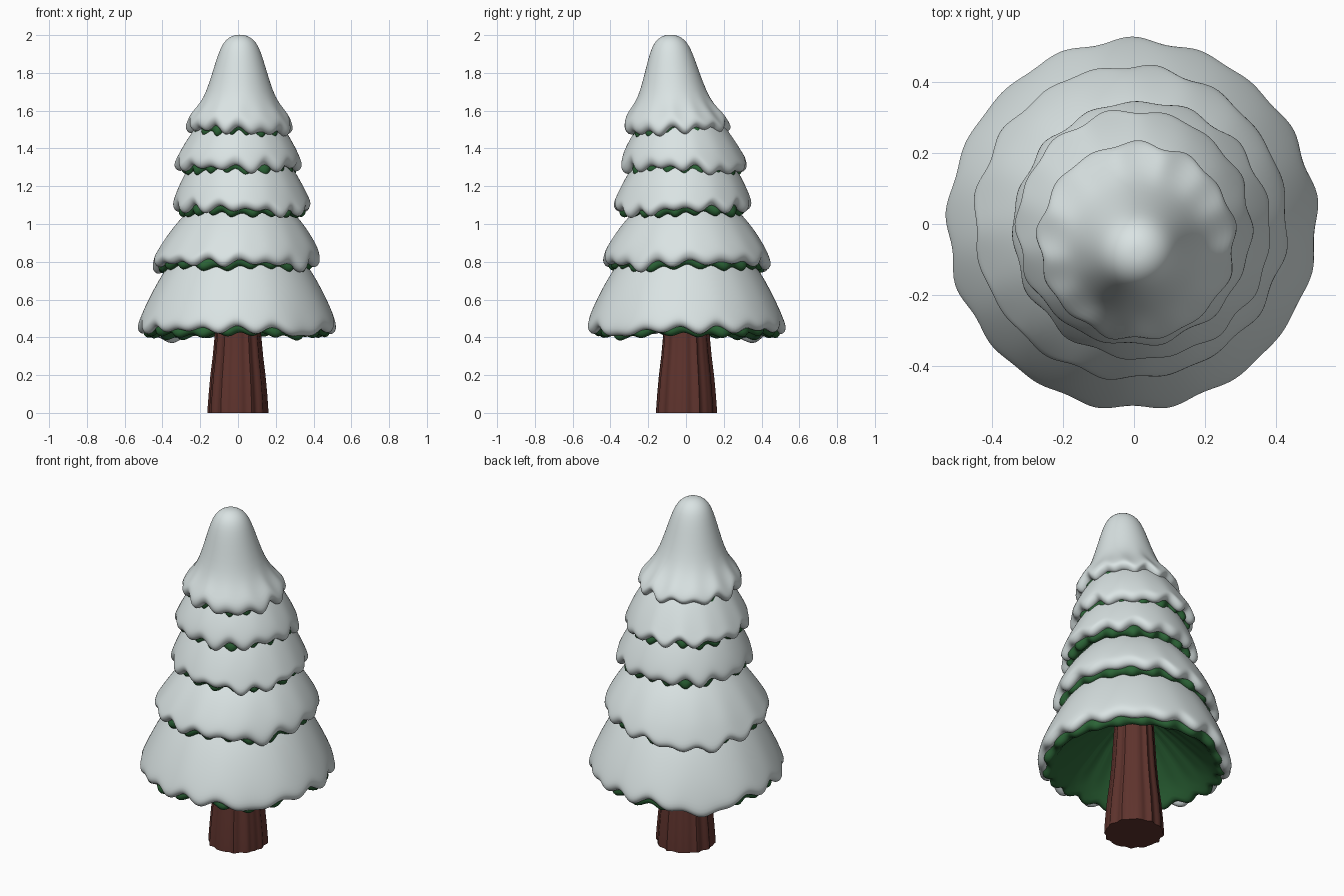
import bpy
import math
from math import sin, cos, pi, radians

if "Cube" in bpy.data.objects:
    bpy.data.objects.remove(bpy.data.objects["Cube"])


def material(name, rgb):
    m = bpy.data.materials.new(name)
    m.diffuse_color = (*rgb, 1)
    m.use_nodes = True
    m.node_tree.nodes["Principled BSDF"].inputs["Base Color"].default_value = m.diffuse_color
    return m


SNOW = material("snow white", (0.70, 0.77, 0.77))
GREEN = material("needle green", (0.025, 0.13, 0.038))
BARK = material("bark brown", (0.112, 0.033, 0.026))


def lathe(name, mat, rings, cap_first=True, cap_last=True, subsurf=1):
    """Skin a stack of rings (each a list of n points) into one mesh."""
    n = len(rings[0])
    verts = [p for ring in rings for p in ring]
    faces = []
    for i in range(len(rings) - 1):
        for j in range(n):
            k = (j + 1) % n
            # rings run from the top down, so this order faces outward
            faces.append((i * n + j, (i + 1) * n + j, (i + 1) * n + k, i * n + k))
    if cap_first:
        faces.append(tuple(range(n)))
    if cap_last:
        base = (len(rings) - 1) * n
        faces.append(tuple(base + j for j in reversed(range(n))))
    me = bpy.data.meshes.new(name)
    me.from_pydata(verts, [], faces)
    me.materials.append(mat)
    for p in me.polygons:
        p.use_smooth = True
    ob = bpy.data.objects.new(name, me)
    bpy.context.collection.objects.link(ob)
    if subsurf:
        mod = ob.modifiers.new("smooth", 'SUBSURF')
        mod.levels = mod.render_levels = subsurf
    return ob


def droop(a, drops):
    """Total sag at angle a from (degrees, depth, width in degrees) bumps."""
    total = 0
    for deg, depth, width in drops:
        d = (a - radians(deg) + pi) % (2 * pi) - pi
        total += depth * math.exp(-(d / radians(width)) ** 2)
    return total


def wave(a, lobes, seed):
    warp = 0.5 * sin(2 * a + seed)
    return 0.6 * cos(lobes * a + seed + warp) + 0.4 * cos((lobes - 4) * a + 2.3 * seed)


def lumps(a, count, seed):
    return cos(count * a + seed + 0.8 * sin(3 * a + seed)) + 0.4 * cos(5 * a + seed)


N = 96
ANGLES = [2 * pi * j / N for j in range(N)]

# flank of a tier: (height fraction, radius fraction), top to rim
FLANK = [(1, 0), (0.82, 0.22), (0.65, 0.43), (0.48, 0.62), (0.27, 0.81),
         (0.15, 0.905), (0.06, 0.97), (0, 1)]
# rolled snow edge, offsets from the rim (r, z)
ROLL = [(-0.005, -0.022), (-0.022, -0.038), (-0.045, -0.036),
        (-0.06, -0.015), (-0.08, 0.02)]
# rounded crown of the top tier: (z, r)
CROWN = [(2.002, 0.012), (1.997, 0.040), (1.977, 0.073), (1.94, 0.099),
         (1.88, 0.121), (1.80, 0.145), (1.70, 0.177), (1.64, 0.209),
         (1.59, 0.250), (1.56, 0.272), (1.535, 0.279)]


def tier(name, lobes, rim, z, neck, top, centre, tip, drops, crown=None):
    seed = lobes * 1.7 + z
    flank = crown or [(z + h * (top - z), neck + f * (rim - neck)) for h, f in FLANK]

    def ring(r0, z0, bumps, count, ramp, zamp, sag):
        h = min(1, max(0, (z0 - z) / (top - z)))
        w = (1 - h) ** 4
        s = math.sqrt(h)
        cx = centre[0] + s * (tip[0] - centre[0])
        cy = centre[1] + s * (tip[1] - centre[1])
        pts = []
        for a in ANGLES:
            v = bumps(a, count, seed)
            r = r0 + ramp * w * v
            dz = -w * (zamp * v + sag * droop(a, drops))
            pts.append((cx + r * cos(a), cy + r * sin(a), z0 + dz))
        return pts

    # snow blanket with a rolled, dripping edge
    prof = [(r, h) for h, r in flank] + [(rim + dr, z + dz) for dr, dz in ROLL]
    lathe(name + "_snow", SNOW,
          [ring(r, h, wave, lobes, 0.010, 0.026, 1) for r, h in prof],
          cap_last=False)

    # green branches: hollow lumpy skirt under the snow
    span = top - z
    prof = [(neck * 0.5, z + 0.78 * span),
            (neck + 0.55 * (rim - neck) - 0.06, z + 0.4 * span),
            (rim - 0.055, z + 0.02), (rim - 0.036, z - 0.025), (rim - 0.036, z - 0.05),
            (rim - 0.062, z - 0.070), (rim - 0.092, z - 0.052), (rim - 0.115, z),
            (0.07, z + 0.6 * span)]
    lathe(name + "_branches", GREEN,
          [ring(r, h, lumps, lobes + 4, 0.012, 0.014, 0.4) for r, h in prof])


# tiers, bottom to top
tier("bottom_tier", 17, 0.522, 0.475, 0.25, 0.95, (-0.005, 0), (0, 0),
     [(135, 0.065, 18), (-45, 0.035, 14)])
tier("lower_tier", 16, 0.442, 0.83, 0.20, 1.15, (-0.01, 0.005), (0.015, 0),
     [(135, 0.065, 45), (-38, 0.03, 16)])
tier("middle_tier", 15, 0.364, 1.115, 0.19, 1.42, (0.022, -0.018), (0.01, -0.01),
     [(-45, 0.03, 25), (160, 0.01, 30)])
tier("upper_tier", 14, 0.332, 1.335, 0.12, 1.65, (0, -0.01), (0.01, -0.03),
     [(45, 0.03, 30), (-70, 0.01, 25)])
tier("top_tier", 13, 0.277, 1.54, 0.10, 2.0, (0.008, -0.047), (0.01, -0.082),
     [(-45, 0.025, 50)], CROWN)

# ridged, flared trunk
TRUNK = [(0.85, 0.09), (0.6, 0.108), (0.42, 0.119), (0.3, 0.130), (0.2, 0.142),
         (0.1, 0.151), (0.03, 0.156), (0.0, 0.157)]


def bark(a):
    return 1 + 0.03 * (1 - 2 * abs(sin(6 * a + 0.4))) + 0.018 * sin(17 * a + 1)


trunk = lathe("trunk", BARK, [[(r * bark(a) * cos(a), r * bark(a) * sin(a), h)
                               for a in ANGLES] for h, r in TRUNK], subsurf=0)
bpy.context.view_layer.objects.active = trunk
trunk.select_set(True)
bpy.ops.object.shade_smooth_by_angle(angle=radians(40))
